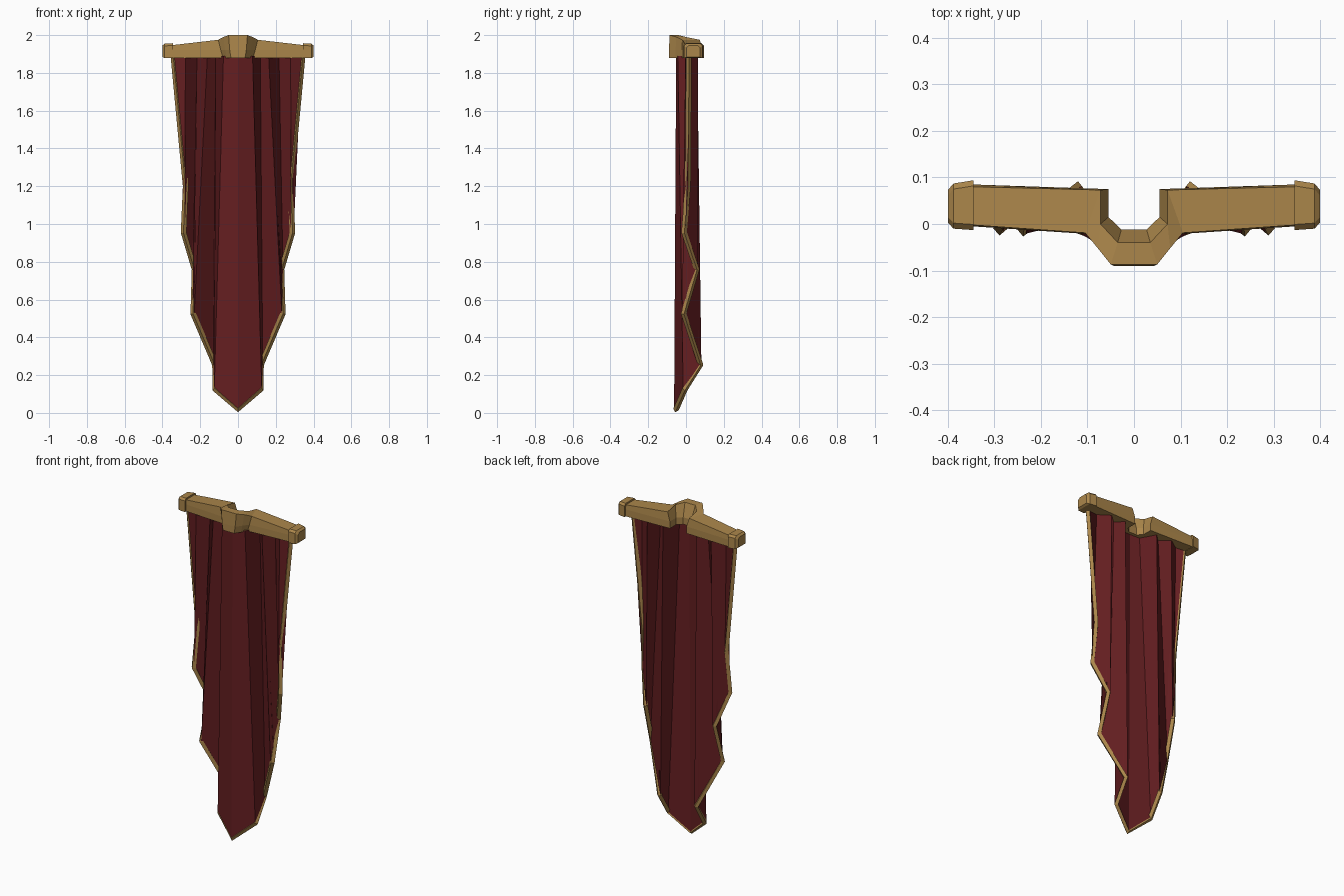
import bpy, bmesh

cube = bpy.data.objects.get("Cube")
if cube:
    bpy.data.objects.remove(cube, do_unlink=True)


def material(name, color):
    m = bpy.data.materials.new(name)
    m.use_nodes = True
    m.diffuse_color = color
    bsdf = next(n for n in m.node_tree.nodes if n.type == "BSDF_PRINCIPLED")
    bsdf.inputs["Base Color"].default_value = color
    return m


RED = material("dark red cloth", (0.128, 0.013, 0.015, 1))
GOLD = material("dull gold", (0.41, 0.24, 0.07, 1))


def finish(bm, name, mats):
    bmesh.ops.recalc_face_normals(bm, faces=bm.faces)
    mesh = bpy.data.meshes.new(name)
    bm.to_mesh(mesh)
    bm.free()
    for m in mats:
        mesh.materials.append(m)
    ob = bpy.data.objects.new(name, mesh)
    bpy.context.collection.objects.link(ob)
    return ob


def loft(name, rings, start_cap):
    """Join closed rings of points into a solid mirrored across x."""
    bm = bmesh.new()
    vs = [[bm.verts.new(p) for p in ring] for ring in rings]
    n = len(vs[0])
    for a, b in zip(vs, vs[1:]):
        for i in range(n):
            j = (i + 1) % n
            bm.faces.new((a[i], a[j], b[j], b[i]))
    bm.faces.new(vs[-1])
    if start_cap:
        bm.faces.new(vs[0])
    ob = finish(bm, name, [GOLD])
    mirror = ob.modifiers.new("mirror", "MIRROR")
    mirror.use_clip = not start_cap


# Pleated cloth: each fold line runs from the bar down to a hem point
BAR_BASE = 1.88
folds = [  # top x, top y, hem x, hem y, hem z
    (0, -0.042, 0, -0.053, 0.018),
    (0.07, -0.036, 0.121, -0.006, 0.125),
    (0.115, 0.05, 0.122, 0.077, 0.255),
    (0.16, 0.006, 0.237, -0.012, 0.525),
    (0.215, 0.055, 0.23, 0.057, 0.76),
    (0.28, 0.008, 0.288, -0.01, 0.955),
    (0.342, 0.015, 0.277, 0.01, 1.2),
]
full = [(-a, b, -c, d, e) for a, b, c, d, e in folds[:0:-1]] + folds
bm = bmesh.new()
columns = [(bm.verts.new((tx, ty, BAR_BASE + 0.01)), bm.verts.new((hx, hy, hz)))
           for tx, ty, hx, hy, hz in full]
for a, b in zip(columns, columns[1:]):
    bm.faces.new((a[0], a[1], b[1], b[0]))
cloth = finish(bm, "pleated_cloth", [RED, GOLD])
solid = cloth.modifiers.new("thickness", "SOLIDIFY")
solid.thickness = 0.02
solid.offset = 0
solid.material_offset_rim = 1

# Gold piping down both sides and around the hem
path = [full[0][:2] + (BAR_BASE + 0.01,)]
path += [f[2:] for f in full]
path += [full[-1][:2] + (BAR_BASE + 0.01,)]
curve = bpy.data.curves.new("gold_trim", "CURVE")
curve.dimensions = "3D"
curve.bevel_depth = 0.015
curve.bevel_resolution = 0
curve.use_fill_caps = True
spline = curve.splines.new("POLY")
spline.points.add(len(path) - 1)
for point, co in zip(spline.points, path):
    point.co = (*co, 1)
spline.use_smooth = False
curve.materials.append(GOLD)
bpy.context.collection.objects.link(bpy.data.objects.new("gold_trim", curve))

# Crossbar with a raised keystone bracket around a notch in the middle
SEAM = 1.922
stations = [  # front x y, back x y, back top x y, top z, front taper
    ((0, -0.09), (0, -0.012), (0, -0.04), 2.0, 1),
    ((0.05, -0.09), (0.027, -0.012), (0.035, -0.04), 2.0, 0.75),
    ((0.078, -0.055), (0.055, 0.015), (0.072, 0), 1.99, 0.75),
    ((0.105, -0.022), (0.055, 0.075), (0.072, 0.073), 1.975, 0.75),
    ((0.348, -0.005), (0.348, 0.085), (0.348, 0.08), 1.947, 1),
]
rings = []
for (fx, fy), b, bt, z, taper in stations:
    rings.append([(fx * taper, fy, BAR_BASE), (fx * (taper + 1) / 2, fy, SEAM),
                  (fx, fy + 0.003, z), (*bt, z), (*b, SEAM), (*b, BAR_BASE)])
loft("crossbar", rings, False)

# Tapered end caps
rings = []
for x, y0, y1, z0, z1 in [(0.345, -0.013, 0.094, 1.878, 1.957),
                          (0.388, -0.01, 0.087, 1.878, 1.955),
                          (0.4, 0.003, 0.073, 1.885, 1.945)]:
    rings.append([(x, y0, z0), (x, y0, z1 - 0.012), (x, y0 + 0.012, z1),
                  (x, y1 - 0.012, z1), (x, y1, z1 - 0.012), (x, y1, z0)])
loft("end_caps", rings, True)
